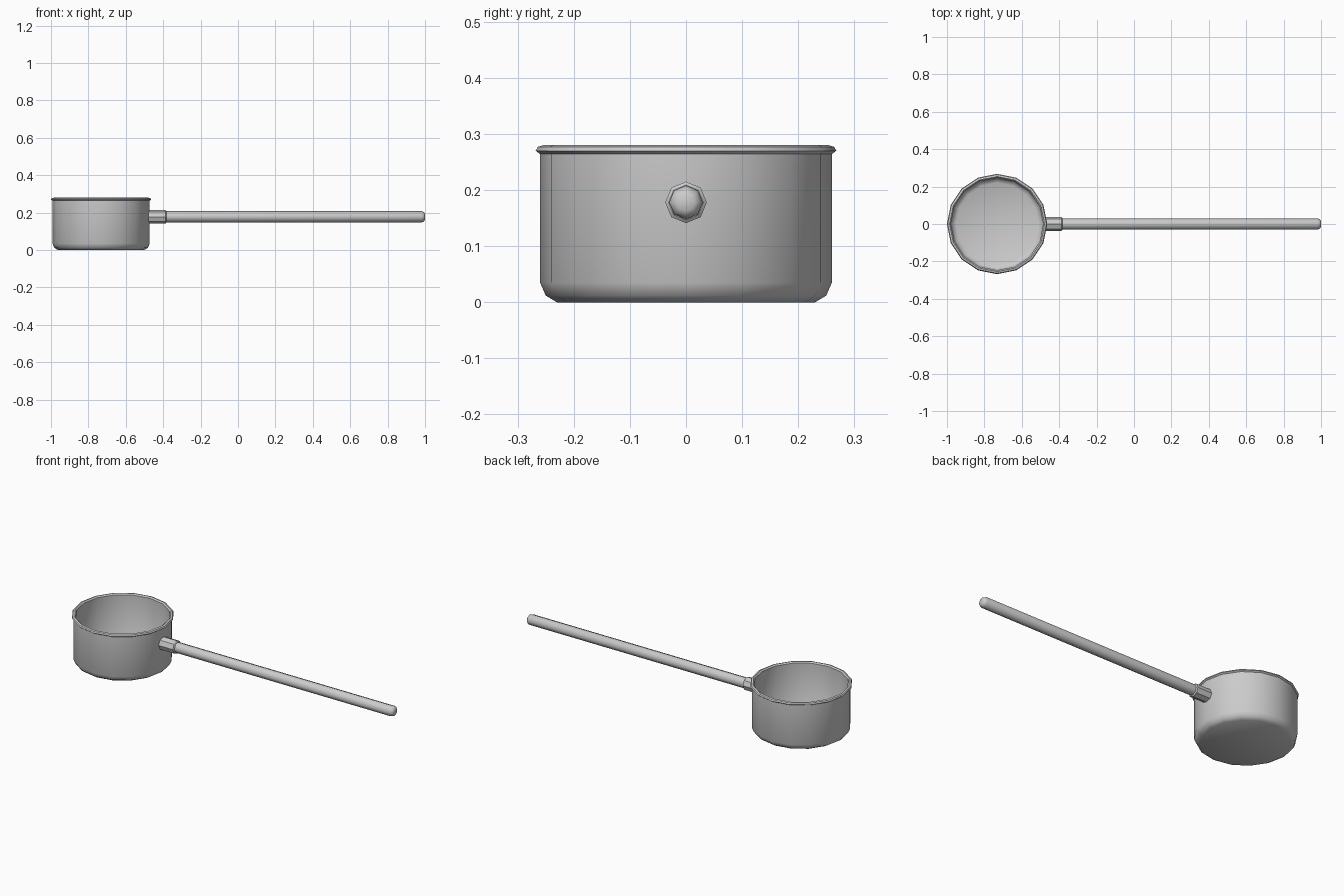
import bpy, math
from mathutils import Matrix

if "Cube" in bpy.data.objects:
    bpy.data.objects.remove(bpy.data.objects["Cube"])


def lathe(name, profile, sides, matrix, angle=40):
    """Revolve (radius, height) points about local z; radius 0 makes a pole."""
    verts, faces, rings = [], [], []
    for r, h in profile:
        n = sides if r > 0 else 1
        rings.append([len(verts) + i for i in range(n)])
        for i in range(n):
            a = 2 * math.pi * i / sides
            verts.append(matrix @ Matrix.Translation((r * math.cos(a), r * math.sin(a), h)).translation)
    for a, b in zip(rings, rings[1:]):
        for i in range(sides):
            j = (i + 1) % sides
            if len(a) == 1:
                faces.append((a[0], b[j], b[i]))
            elif len(b) == 1:
                faces.append((a[i], a[j], b[0]))
            else:
                faces.append((a[i], a[j], b[j], b[i]))
    mesh = bpy.data.meshes.new(name)
    mesh.from_pydata([tuple(v) for v in verts], [], faces)
    ob = bpy.data.objects.new(name, mesh)
    bpy.context.collection.objects.link(ob)
    bpy.ops.object.select_all(action='DESELECT')
    ob.select_set(True)
    bpy.context.view_layer.objects.active = ob
    bpy.ops.object.shade_smooth_by_angle(angle=math.radians(angle))
    return ob


# Cup: outer wall, rolled rim and hollow inside
cup = [(0, 0), (0.23, 0), (0.25, 0.012), (0.26, 0.035), (0.26, 0.264),
       (0.268, 0.27), (0.264, 0.277), (0.254, 0.28), (0.247, 0.273),
       (0.247, 0.04), (0.238, 0.024), (0.22, 0.015), (0, 0.015)]
lathe("cup", cup, 16, Matrix.Translation((-0.732, 0, 0)))

# Handle parts lie along +x
along_x = Matrix.Rotation(math.pi / 2, 4, 'Y')
axis = Matrix.Translation((0, 0, 0.178)) @ along_x

# Socket joining handle to cup
socket = [(0, -0.482), (0.037, -0.482), (0.037, -0.388), (0.031, -0.383), (0, -0.383)]
lathe("handle_socket", socket, 8, axis)

# Long rod with a rounded tip
rod = [(0, -0.40), (0.03, -0.40), (0.03, 0.982), (0.025, 0.994), (0.016, 1.0), (0, 1.0)]
lathe("handle", rod, 8, axis, 60)
